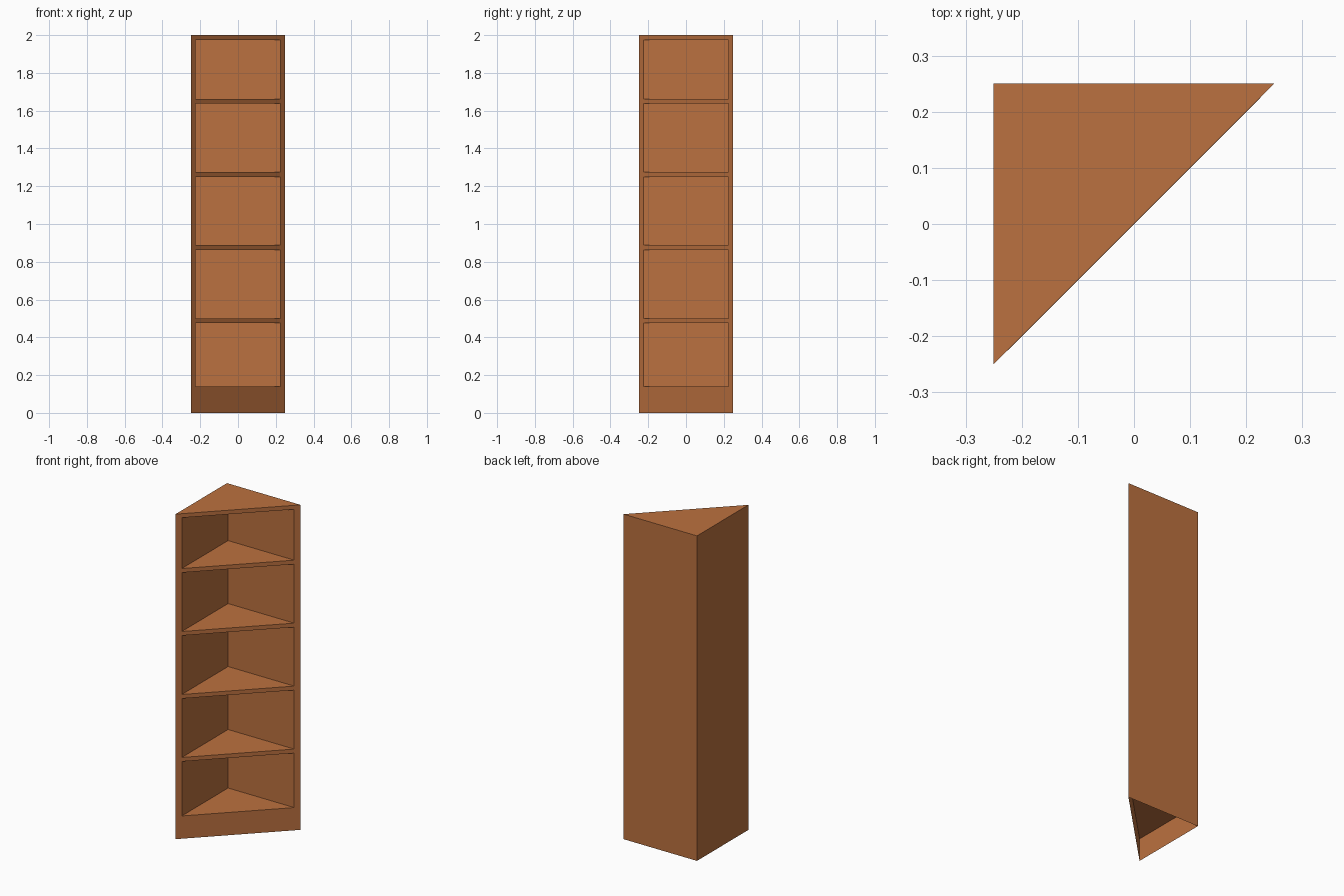
import bpy, bmesh
from mathutils import Vector

if "Cube" in bpy.data.objects:
    bpy.data.objects.remove(bpy.data.objects["Cube"])

H = 0.25            # outer half width
I = 0.225           # inner half width (panel thickness 0.025)
TOP = 2.0
FLOOR = 0.14
SHELF_TOPS = [FLOOR, 0.50, 0.8875, 1.275, 1.6625]
CEILINGS = [0.475, 0.8625, 1.25, 1.6375, 1.975]
FRONT = (1, -1, 0)  # the open face runs along the diagonal

wood = bpy.data.materials.new("wood")
wood.diffuse_color = (0.50, 0.165, 0.05, 1)
wood.use_nodes = True
wood.node_tree.nodes["Principled BSDF"].inputs["Base Color"].default_value = wood.diffuse_color


def face(bm, pts, normal):
    """Add a flat face turned towards the given normal."""
    f = bm.faces.new([bm.verts.new(p) for p in pts])
    f.normal_update()
    if f.normal.dot(Vector(normal)) < 0:
        f.normal_flip()


def triangle(bm, r, z, up):
    face(bm, [(-r, -r, z), (r, r, z), (-r, r, z)], (0, 0, up))


def wall(bm, a, b, z0, z1, normal):
    face(bm, [(*a, z0), (*b, z0), (*b, z1), (*a, z1)], normal)


def finish(bm, name):
    bmesh.ops.remove_doubles(bm, verts=bm.verts[:], dist=1e-5)
    me = bpy.data.meshes.new(name)
    bm.to_mesh(me)
    bm.free()
    me.materials.append(wood)
    ob = bpy.data.objects.new(name, me)
    bpy.context.collection.objects.link(ob)


# Carcass: two outer sides, top, and the front frame with five openings
bm = bmesh.new()
wall(bm, (-H, -H), (-H, H), 0, TOP, (-1, 0, 0))
wall(bm, (-H, H), (H, H), 0, TOP, (0, 1, 0))
triangle(bm, H, TOP, 1)
for a, b in ((-H, -I), (I, H)):                      # stiles
    wall(bm, (a, a), (b, b), 0, TOP, FRONT)
for z0, z1 in zip([0] + CEILINGS, SHELF_TOPS + [TOP]):  # plinth and rails
    wall(bm, (-I, -I), (I, I), z0, z1, FRONT)
finish(bm, "carcass")

# Floor sheet closing the hollow base
bm = bmesh.new()
triangle(bm, H, FLOOR, 1)
finish(bm, "base_floor")

# Compartments: side, back, ceiling and shelf surface of each bay
for i, (z0, z1) in enumerate(zip(SHELF_TOPS, CEILINGS)):
    bm = bmesh.new()
    wall(bm, (-I, -I), (-I, I), z0, z1, (1, 0, 0))
    wall(bm, (-I, I), (I, I), z0, z1, (0, -1, 0))
    triangle(bm, I, z1, -1)
    if i > 0:                                        # lowest bay uses base_floor
        triangle(bm, I, z0, 1)
    finish(bm, f"shelf_compartment_{i + 1}")
